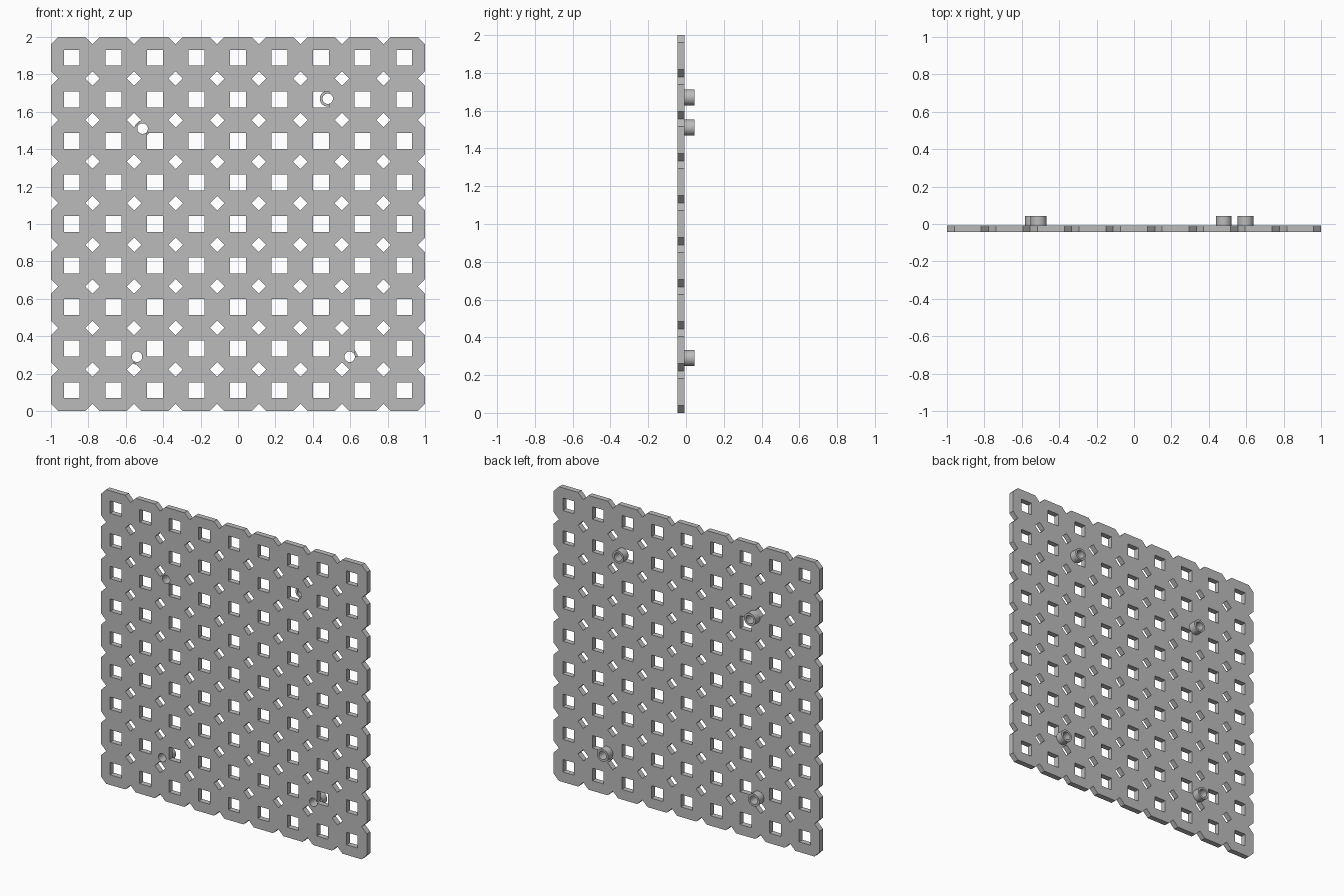
import bpy, bmesh, math
from mathutils import Matrix, Vector

cube = bpy.data.objects.get("Cube")
if cube:
    bpy.data.objects.remove(cube, do_unlink=True)

CELLS = 9
PITCH = 2 / CELLS
FRONT, PLATE_BACK, BACK = -0.044, -0.007, 0.044
SQUARE_R = 0.0425 * math.sqrt(2)   # corner radius of square holes
DIAMOND_R = 0.039                  # corner radius of diamond holes
BOSS_R, BORE_R = 0.0425, 0.028
BOSSES = [(0.48, 1.67), (-0.51, 1.51), (-0.54, 0.29), (0.597, 0.29)]

grey = bpy.data.materials.new("plain_grey")
grey.use_nodes = True
colour = (0.5, 0.5, 0.5, 1)
grey.diffuse_color = colour
grey.node_tree.nodes["Principled BSDF"].inputs["Base Color"].default_value = colour


def prism(bm, x, z, radius, sides, y0, y1, turn=0):
    """Add a regular prism running along y."""
    matrix = (Matrix.Translation((x, (y0 + y1) / 2, z))
              @ Matrix.Rotation(math.pi / 2, 4, 'X')
              @ Matrix.Rotation(turn, 4, 'Z'))
    bmesh.ops.create_cone(bm, cap_ends=True, segments=sides, radius1=radius,
                          radius2=radius, depth=y1 - y0, matrix=matrix)


def make_object(name, bm):
    bmesh.ops.recalc_face_normals(bm, faces=bm.faces)
    mesh = bpy.data.meshes.new(name)
    bm.to_mesh(mesh)
    bm.free()
    mesh.materials.append(grey)
    obj = bpy.data.objects.new(name, mesh)
    bpy.context.collection.objects.link(obj)
    return obj


def cut(target, cutter):
    """Subtract the cutter and remove it."""
    mod = target.modifiers.new("cut", 'BOOLEAN')
    mod.operation, mod.solver, mod.object = 'DIFFERENCE', 'EXACT', cutter
    graph = bpy.context.evaluated_depsgraph_get()
    mesh = bpy.data.meshes.new_from_object(target.evaluated_get(graph))
    target.modifiers.clear()
    target.data = mesh
    bpy.data.objects.remove(cutter, do_unlink=True)


def smooth(obj):
    bpy.ops.object.select_all(action='DESELECT')
    obj.select_set(True)
    bpy.context.view_layer.objects.active = obj
    bpy.ops.object.shade_smooth_by_angle(angle=math.radians(30))


# Plate blank
bm = bmesh.new()
bmesh.ops.create_cube(bm, size=1)
bmesh.ops.scale(bm, vec=Vector((2, PLATE_BACK - FRONT, 2)), verts=bm.verts)
bmesh.ops.translate(bm, vec=Vector((0, (FRONT + PLATE_BACK) / 2, 1)), verts=bm.verts)
plate = make_object("perforated_plate", bm)

# Square holes in each cell, diamond holes at cell corners (notching the rim)
bm = bmesh.new()
for i in range(CELLS + 1):
    for j in range(CELLS + 1):
        x, z = -1 + i * PITCH, j * PITCH
        prism(bm, x, z, DIAMOND_R, 4, -0.1, 0.1)
        if i < CELLS and j < CELLS:
            prism(bm, x + PITCH / 2, z + PITCH / 2, SQUARE_R, 4, -0.1, 0.1, math.pi / 4)
cut(plate, make_object("hole_cutter", bm))

# Screw bores through the plate
bm = bmesh.new()
for x, z in BOSSES:
    prism(bm, x, z, BORE_R, 32, -0.1, 0.1)
cut(plate, make_object("bore_cutter", bm))
smooth(plate)

# Hollow mounting bosses on the back
for n, (x, z) in enumerate(BOSSES, 1):
    bm = bmesh.new()
    profile = [(BORE_R, PLATE_BACK), (BOSS_R, PLATE_BACK), (BOSS_R, BACK), (BORE_R, BACK)]
    verts = [bm.verts.new((x + r, y, z)) for r, y in profile]
    edges = [bm.edges.new((verts[k], verts[(k + 1) % 4])) for k in range(4)]
    bmesh.ops.spin(bm, geom=verts + edges, cent=(x, 0, z), axis=(0, 1, 0),
                   angle=math.tau, steps=32, use_merge=True)
    bmesh.ops.remove_doubles(bm, verts=bm.verts, dist=0.0001)
    smooth(make_object(f"mounting_boss_{n}", bm))
